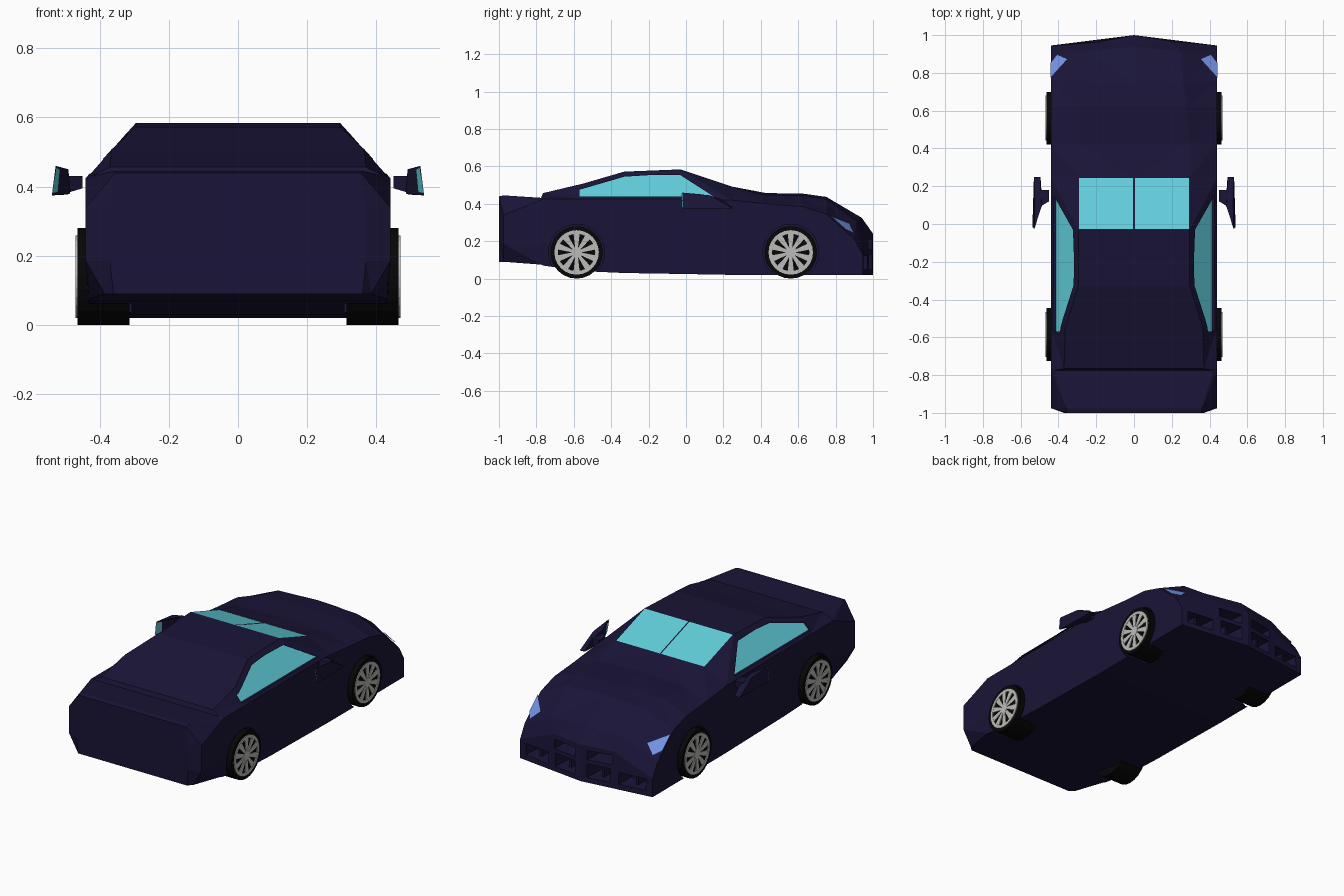
import bpy, bmesh, math
from mathutils import Matrix, Vector

if "Cube" in bpy.data.objects:
    bpy.data.objects.remove(bpy.data.objects["Cube"])


def material(name, rgb):
    m = bpy.data.materials.new(name)
    m.diffuse_color = (*rgb, 1)
    m.use_nodes = True
    m.node_tree.nodes["Principled BSDF"].inputs["Base Color"].default_value = m.diffuse_color
    return m


PAINT = material("dark_paint", (0.010, 0.007, 0.038))
GLASS = material("teal_glass", (0.12, 0.62, 0.71))
LAMP = material("blue_lamp", (0.17, 0.29, 0.78))
RUBBER = material("black_rubber", (0.002, 0.002, 0.002))
METAL = material("rim_metal", (0.5, 0.5, 0.48))


def finish(name, bm, mat=None):
    bmesh.ops.recalc_face_normals(bm, faces=bm.faces)
    me = bpy.data.meshes.new(name)
    bm.to_mesh(me)
    bm.free()
    ob = bpy.data.objects.new(name, me)
    bpy.context.collection.objects.link(ob)
    if mat:
        me.materials.append(mat)
    return ob


def box(bm, lo, hi):
    lo, hi = Vector(lo), Vector(hi)
    m = Matrix.Translation((lo + hi) / 2) @ Matrix.Diagonal((*(hi - lo), 1))
    bmesh.ops.create_cube(bm, size=1, matrix=m)


def cylinder_x(bm, r, x0, x1, y, z, n=24):
    m = Matrix.Translation(((x0 + x1) / 2, y, z)) @ Matrix.Rotation(math.pi / 2, 4, 'Y')
    bmesh.ops.create_cone(bm, cap_ends=True, segments=n, radius1=r, radius2=r,
                          depth=abs(x1 - x0), matrix=m)


def panel(name, pts, mat):
    bm = bmesh.new()
    bm.faces.new([bm.verts.new(p) for p in pts])
    return finish(name, bm, mat)


def prism(bm, inner, outer):
    a = [bm.verts.new(p) for p in inner]
    b = [bm.verts.new(p) for p in outer]
    bm.faces.new(a)
    bm.faces.new(b[::-1])
    for i in range(len(a)):
        j = (i + 1) % len(a)
        bm.faces.new((a[i], b[i], b[j], a[j]))


# Body stations: y, floor x, floor z, side x, sill z, shoulder z, top x, top z, centre z, bow
STATIONS = [
    (-1.0, .36, .09, .37, .185, .34, .355, .44, .44, 0),
    (-.975, .385, .09, .44, .185, .34, .36, .445, .445, 0),
    (-.775, .43, .075, .44, .185, .42, .42, .432, .432, 0),
    (-.765, .43, .07, .44, .2, .425, .37, .457, .457, 0),
    (-.55, .44, .04, .44, .2, .425, .365, .508, .508, 0),
    (-.33, .44, .03, .44, .2, .425, .295, .572, .572, 0),
    (-.03, .44, .025, .44, .2, .425, .295, .584, .584, 0),
    (.245, .44, .02, .44, .2, .42, .295, .492, .492, 0),
    (.43, .44, .02, .44, .2, .40, .295, .445, .457, 0),
    (.62, .44, .02, .44, .2, .385, .28, .445, .455, 0),
    (.75, .44, .02, .44, .2, .345, .26, .425, .437, 0),
    (.90, .44, .02, .44, .12, .21, .25, .31, .325, .04),
    (.945, .44, .02, .44, .06, .13, .2, .235, .24, .055),
]


def half_ring(s):
    y, xb, zb, xs, z1, z2, xt, zt, zc, bow = s
    return [(0, y + bow, zb), (xb, y, zb), (xs, y, z1), (xs, y, z2),
            (xt, y + bow * .3, zt), (0, y + bow, zc)]


bm = bmesh.new()
rings = []
for s in STATIONS:
    h = half_ring(s)
    rings.append([bm.verts.new(p) for p in h + [(-x, y, z) for x, y, z in h[4:0:-1]]])
for r, q in zip(rings, rings[1:]):
    for j in range(10):
        k = (j + 1) % 10
        a, b, c, d = r[j], r[k], q[k], q[j]
        for f in (((a, b, d), (b, c, d)) if j < 5 else ((a, b, c), (a, c, d))):
            bm.faces.new(f)
for r in (rings[0], rings[-1]):
    bm.faces.new(r[:6])
    bm.faces.new(r[5:] + r[:1])
body = finish("car_body", bm, PAINT)

# Wheel wells, window recesses and front intakes cut from the body
WHEELS = [(-.585, .14), (.56, .14)]
WINDOW = [(-.57, .438), (-.57, .475), (-.33, .545), (-.2, .553), (-.03, .553), (.15, .438)]


def window_pts(side, out):
    return [(side * (.41 - (z - .44) * .97 + out), y, z) for y, z in WINDOW]


INTAKES = ((.03, .20, .15, .21, .87), (.03, .19, .045, .13, .86), (.22, .41, .045, .12, .86))
bm = bmesh.new()
for side in (-1, 1):
    for y, z in WHEELS:
        cylinder_x(bm, .15, side * .308, side * .6, y, z)
    prism(bm, window_pts(side, 0), window_pts(side, .12))
    for x0, x1, z0, z1, depth in INTAKES:
        prism(bm, [(side * x, depth, z) for x, z in
                   ((x0 + .02, z0 + .01), (x1 - .02, z0 + .01), (x1 - .02, z1), (x0 + .02, z1))],
              [(side * x, 1.1, z) for x, z in ((x0, z0), (x1, z0), (x1, z1), (x0, z1))])
cutter = finish("body_cutter", bm)
cutter.hide_render = True
mod = body.modifiers.new("openings", 'BOOLEAN')
mod.operation = 'DIFFERENCE'
mod.solver = 'EXACT'
mod.object = cutter
bpy.context.view_layer.objects.active = body
bpy.ops.object.modifier_apply(modifier=mod.name)
bpy.data.objects.remove(cutter)

# Grille slats
bm = bmesh.new()
for side in (-1, 1):
    for x, y, z0, z1 in ((.11, .94, .04, .135), (.32, .92, .04, .125)):
        box(bm, (side * x - .008, .855, z0), (side * x + .008, y, z1))
finish("grille_slats", bm, PAINT)

# Glass, headlights and door mirrors
for side, tag in ((-1, "left"), (1, "right")):
    panel(f"side_window_{tag}", window_pts(side, .002), GLASS)
    panel(f"windshield_{tag}", [(side * x, y, z) for x, y, z in
          ((.004, -.027, .584), (.292, -.027, .584), (.292, .243, .495), (.004, .243, .495))], GLASS)

    def lamp_point(y, t):
        f = (y - .75) / .15
        p, q = (half_ring(STATIONS[i]) for i in (10, 11))
        lo, hi = (Vector(p[i]).lerp(Vector(q[i]), f) for i in (3, 4))
        v = lo.lerp(hi, t) + Vector((.005, .004, .006))
        return (v.x * side, v.y, v.z)

    panel(f"headlight_{tag}", [lamp_point(*a) for a in
          ((.77, .02), (.865, .5), (.892, .2), (.85, .02))], LAMP)

    # Door mirror: stalk, tapered housing, glass strip on the trailing edge
    bm = bmesh.new()
    prism(bm, [(side * .45, y, z) for y, z in ((.12, .395), (.18, .395), (.18, .43), (.12, .43))],
          [(side * .50, y, z) for y, z in ((.09, .38), (.18, .38), (.18, .43), (.09, .43))])
    prism(bm, [(side * x, y, z) for x, y, z in
               ((.485, .10, .38), (.495, .25, .377), (.495, .20, .42), (.49, .09, .45))],
          [(side * x, y, z) for x, y, z in
           ((.538, -.015, .374), (.53, .25, .375), (.525, .13, .445), (.527, -.02, .46))])
    finish(f"door_mirror_{tag}", bm, PAINT)
    panel(f"mirror_glass_{tag}", [(side * x, y, z) for x, y, z in
          ((.520, .020, .384), (.537, -.020, .380), (.526, -.025, .456), (.514, .015, .450))], GLASS)

# Wheels: tyre plus ten-spoke rim
for side, tag in ((-1, "left"), (1, "right")):
    for (y, z), end in zip(WHEELS, ("tail", "nose")):
        bm = bmesh.new()
        cylinder_x(bm, .14, side * .313, side * .464, y, z, 24)
        finish(f"tyre_{end}_{tag}", bm, RUBBER)

        bm = bmesh.new()
        n = 24
        loops = [[bm.verts.new((side * x, y + r * math.cos(i * math.tau / n),
                                z + r * math.sin(i * math.tau / n))) for i in range(n)]
                 for r, x in ((.119, .455), (.119, .469), (.1, .469), (.1, .455))]
        for a, b in zip(loops, loops[1:] + loops[:1]):
            for i in range(n):
                j = (i + 1) % n
                bm.faces.new((a[i], a[j], b[j], b[i]))
        cylinder_x(bm, .028, side * .455, side * .469, y, z, 20)
        for k in range(10):
            t = (k + .5) * math.tau / 10
            spoke = [(.02, -.007), (.106, -.017), (.106, .017), (.02, .007)]
            pts = [(y + r * math.cos(t) - w * math.sin(t), z + r * math.sin(t) + w * math.cos(t))
                   for r, w in spoke]
            prism(bm, [(side * .455, *p) for p in pts], [(side * .468, *p) for p in pts])
        finish(f"rim_{end}_{tag}", bm, METAL)
